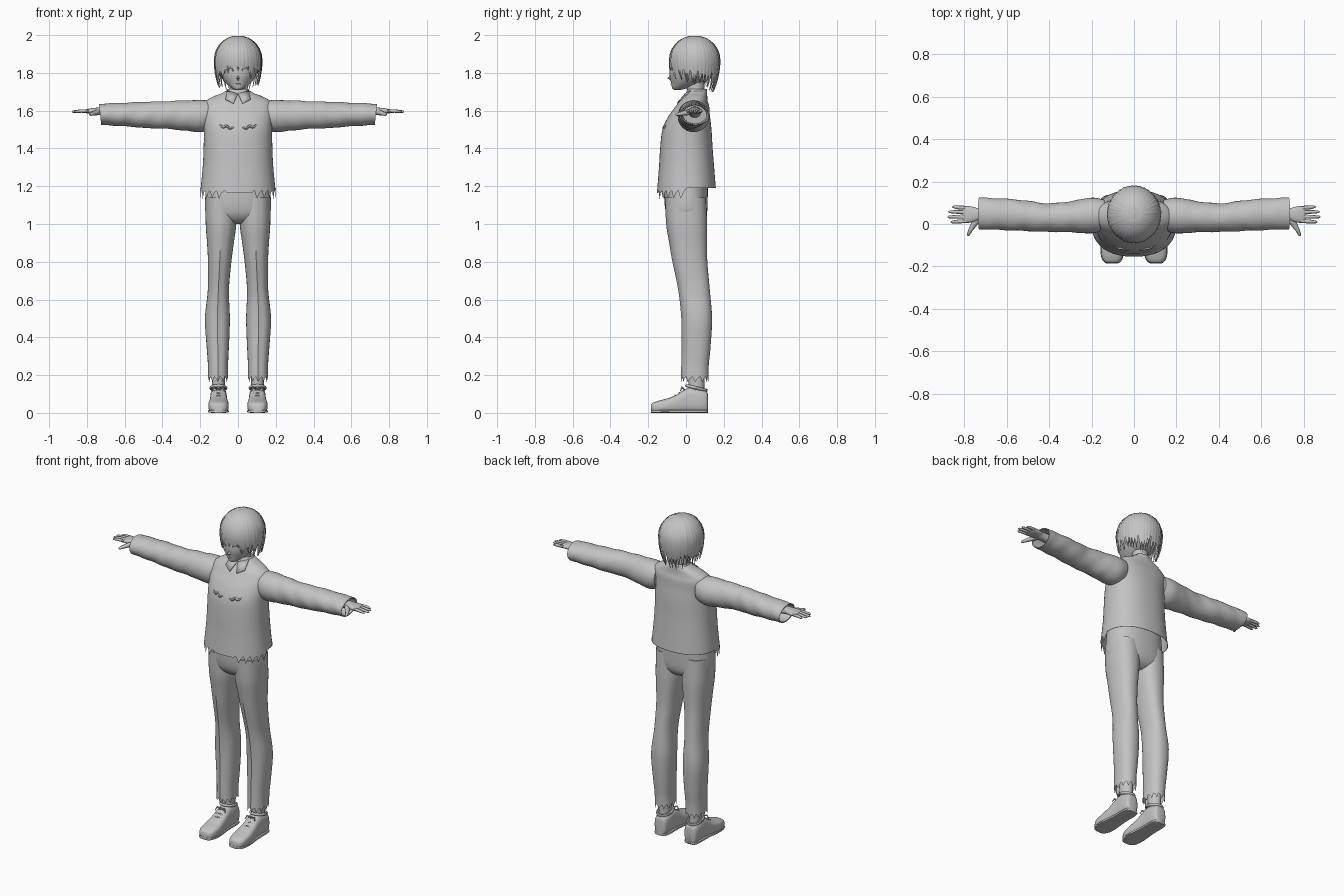
import bpy, bmesh, math, random
from math import sin, cos, pi, radians
from mathutils import Vector

random.seed(4)
if "Cube" in bpy.data.objects:
    bpy.data.objects.remove(bpy.data.objects["Cube"])

GREY = (0.55, 0.55, 0.55, 1)
grey = bpy.data.materials.new("plain grey")
grey.use_nodes = True
grey.diffuse_color = GREY
grey.node_tree.nodes["Principled BSDF"].inputs["Base Color"].default_value = GREY


def finish(name, bm, mirror=False, angle=45, thick=0):
    bmesh.ops.recalc_face_normals(bm, faces=bm.faces)
    mesh = bpy.data.meshes.new(name)
    bm.to_mesh(mesh)
    bm.free()
    ob = bpy.data.objects.new(name, mesh)
    bpy.context.collection.objects.link(ob)
    mesh.materials.append(grey)
    bpy.ops.object.select_all(action='DESELECT')
    ob.select_set(True)
    bpy.context.view_layer.objects.active = ob
    bpy.ops.object.shade_smooth_by_angle(angle=radians(angle))
    if thick:
        ob.modifiers.new("thickness", 'SOLIDIFY').thickness = thick
    if mirror:
        ob.modifiers.new("mirror", 'MIRROR')
    return ob


def add_loft(bm, rings, caps=(True, True)):
    vs = [[bm.verts.new(p) for p in r] for r in rings]
    n = len(vs[0])
    for a, b in zip(vs, vs[1:]):
        for i in range(n):
            j = (i + 1) % n
            bm.faces.new((a[i], a[j], b[j], b[i]))
    if caps[0]:
        bm.faces.new(vs[0])
    if caps[1]:
        bm.faces.new(vs[-1])


def loft(name, rings, caps=(True, True), **kw):
    bm = bmesh.new()
    add_loft(bm, rings, caps)
    return finish(name, bm, **kw)


def spline(rows, steps=4):
    """Smooth interpolation through rows of numbers."""
    out = []
    for i in range(len(rows) - 1):
        p = [rows[max(0, min(len(rows) - 1, i + k))] for k in (-1, 0, 1, 2)]
        for s in range(steps):
            t = s / steps
            out.append(tuple(0.5 * (2 * b + (c - a) * t + (2 * a - 5 * b + 4 * c - d) * t * t
                                    + (3 * b - a - 3 * c + d) * t ** 3) for a, b, c, d in zip(*p)))
    return out + [tuple(rows[-1])]


def oval(n, p=2.0):
    """Unit superellipse points."""
    def f(v):
        return math.copysign(abs(v) ** (2 / p), v)
    return [(f(cos(2 * pi * i / n)), f(sin(2 * pi * i / n))) for i in range(n)]


def level_rings(rows, n=32, p=2.0, steps=4):
    # rows: z, centre x, centre y, radius x, radius y
    return [[Vector((cx + rx * u, cy + ry * v, z)) for u, v in oval(n, p)]
            for z, cx, cy, rx, ry in spline(rows, steps)]


def add_tube(bm, pts, radii, n=8, flat=1.0):
    pts = [Vector(p) for p in pts]
    rings = []
    for i, p in enumerate(pts):
        d = (pts[min(i + 1, len(pts) - 1)] - pts[max(i - 1, 0)]).normalized()
        up = Vector((0, 0, 1)) if abs(d.z) < 0.9 else Vector((0, 1, 0))
        side = d.cross(up).normalized()
        up = side.cross(d)
        rings.append([p + radii[i] * (side * u + up * v * flat) for u, v in oval(n)])
    add_loft(bm, rings)


def tubes(name, paths, **kw):
    bm = bmesh.new()
    for pts, radii in paths:
        add_tube(bm, pts, radii)
    return finish(name, bm, **kw)


# Shirt body with a ragged front hem
SHIRT = [(1.165, 0, .003, .2, .157), (1.3, 0, .003, .187, .146), (1.4, 0, .002, .182, .139),
         (1.5, 0, .005, .181, .13), (1.57, 0, .017, .184, .11), (1.62, 0, .033, .186, .09),
         (1.65, 0, .04, .172, .075), (1.675, 0, .05, .13, .062), (1.69, 0, .056, .09, .055),
         (1.705, 0, .058, .064, .05)]
rings = level_rings(SHIRT, 80, 2.3)
for i, v in enumerate(rings[0]):
    if v.y > 0:
        v.z = 1.19
    elif abs(v.x) > 0.07:
        v.z += (-0.032, 0.0, 0.012)[i % 3]
loft("shirt_body", rings, (False, True))


def shirt_front(x, z):
    row = min(spline(SHIRT, 12), key=lambda r: abs(r[0] - z))
    return row[2] - row[4] * max(0, 1 - abs(x / row[3]) ** 2.3) ** (1 / 2.3)


# Soft folds across the chest
fold = []
for k in range(13):
    x = 0.015 + 0.09 * k / 12
    z = 1.505 + 0.016 * (k / 12) + 0.005 * sin(k * 1.3)
    fold.append((x, shirt_front(x, z) + 0.002, z))
tubes("chest_folds", [(fold, [0.002 + 0.006 * sin(pi * k / 12) for k in range(13)])], mirror=True)

# Collar band and its two points
loft("collar_band", level_rings([(1.67, 0, .055, .075, .058), (1.69, 0, .056, .065, .056),
     (1.712, 0, .06, .058, .052), (1.712, 0, .06, .052, .046), (1.68, 0, .06, .052, .046)], 32, 2, 2),
     (False, False))
bm = bmesh.new()
flap = [(0.002, 1.69), (0.024, 1.64), (0.066, 1.662), (0.058, 1.708)]
verts = [bm.verts.new((x, min(shirt_front(x, z), 0.03) - 0.008, z)) for x, z in flap]
bm.faces.new(verts)
finish("collar_points", bm, mirror=True, thick=0.006)

# Sleeves: x, centre y, centre z, radius y, radius z, turned in at the cuff
SLEEVE = [(.14, .042, 1.578, .072, .075), (.2, .04, 1.571, .084, .085), (.3, .034, 1.575, .073, .078),
          (.4, .03, 1.577, .067, .072), (.48, .036, 1.577, .07, .07), (.55, .042, 1.579, .073, .065),
          (.65, .047, 1.58, .074, .06), (.73, .05, 1.58, .076, .055)]
rows = spline(SLEEVE, 6)
rows += [(.728, .05, 1.58, .07, .049), (.62, .047, 1.58, .062, .048)]
rings = []
for x, cy, cz, ry, rz in rows:
    ring = []
    for k, (u, v) in enumerate(oval(32)):
        w = 1 + 0.02 * sin(x * 55 + 3 * v) * (0.25 < x < 0.7)
        ring.append(Vector((x + 0.006 * v * (x > 0.6), cy + ry * u * w, cz + rz * v * w)))
    rings.append(ring)
loft("sleeves", rings, mirror=True)

# Forearms, palms and fingers
PALM = [(.6, .047, 1.592, .032, .03), (.72, .046, 1.597, .026, .022), (.745, .045, 1.598, .032, .018),
        (.775, .045, 1.598, .039, .015), (.8, .045, 1.597, .038, .011), (.808, .045, 1.597, .034, .007)]
loft("palms", [[Vector((x, cy + ry * u, cz + rz * v)) for u, v in oval(20, 2.4)]
               for x, cy, cz, ry, rz in spline(PALM, 3)], mirror=True)
fingers = []
for y, tip in ((.076, .857), (.056, .876), (.035, .88), (.014, .866)):
    spread = y + (y - .045) * 0.15
    fingers.append(([(.79, y, 1.598), (.83, (y + spread) / 2, 1.598), (tip - .008, spread, 1.595),
                     (tip, spread, 1.594)], [.0095, .009, .0065, .002]))
fingers.append(([(.735, .025, 1.593), (.757, -.005, 1.588), (.772, -.03, 1.583), (.782, -.052, 1.58),
                 (.784, -.056, 1.58)], [.015, .014, .01, .007, .002]))
tubes("fingers", fingers, mirror=True)

# Trousers: hips and legs with ragged ankles
loft("trouser_hips", level_rings([(1.24, 0, .0, .165, .115), (1.13, 0, 0, .174, .115),
     (1.06, 0, .003, .171, .108), (1.02, 0, .006, .14, .085), (1.0, 0, .008, .08, .05)], 48, 2.4))
LEG = [(1.14, .088, .0, .084, .106), (1.0, .09, .006, .081, .106), (.9, .093, .014, .071, .098),
       (.8, .097, .023, .062, .09), (.65, .104, .045, .056, .081), (.5, .109, .059, .066, .079),
       (.35, .107, .056, .059, .074), (.25, .106, .05, .053, .07), (.18, .106, .048, .053, .07)]
rings = level_rings(LEG, 36, 2.3)
for ring in rings[:-1]:
    ring[27].y -= 0.005      # pressed front crease
for i, v in enumerate(rings[-1]):
    v.z += (-0.018, 0.004, 0.014)[i % 3]
loft("trouser_legs", rings, (True, False), mirror=True)
loft("ankles", level_rings([(.06, .104, .055, .036, .045), (.14, .104, .055, .034, .042),
     (.3, .106, .055, .038, .048)], 20), mirror=True)

# Shoes: y, half width, height
SHOE = [(.116, .022, .095), (.108, .037, .115), (.075, .044, .128), (.03, .044, .137), (-.01, .045, .122),
        (-.05, .049, .096), (-.1, .054, .076), (-.15, .051, .063), (-.176, .039, .053), (-.185, .024, .042)]
loft("shoes", [[Vector((.103 + w * u, y, h / 2 * (1 + v))) for u, v in oval(28, 2.9)]
               for y, w, h in spline(SHOE, 3)], mirror=True)
loft("shoe_soles", [[Vector((.103 + (w + .002) * u, y - .001, .008 + .008 * v)) for u, v in oval(16, 4)]
                    for y, w, h in spline(SHOE, 2)], mirror=True)
cuff = [(.104 + .04 * cos(t * pi / 10), .055 + .052 * sin(t * pi / 10),
         .132 - .012 * sin(t * pi / 10)) for t in range(21)]
laces = [(cuff, [.008] * 21)]
for y, z in ((-.01, .122), (-.035, .105), (-.058, .092)):
    laces.append(([(.078, y, z - .006), (.103, y, z + .002), (.128, y, z - .006)], [.004] * 3))
for s in (-1, 1):
    laces.append(([(.103, -.01, .126), (.103 + .025 * s, -.022, .135), (.103 + .034 * s, -.03, .115)],
                  [.004, .005, .002]))
tubes("shoe_collars_and_laces", laces, mirror=True)

# Neck and face
loft("neck", level_rings([(1.62, 0, .06, .05, .048), (1.7, 0, .052, .045, .045),
                          (1.8, 0, .05, .047, .05)], 24))
loft("head", level_rings([(1.71, 0, -.045, .012, .018), (1.718, 0, -.035, .03, .038),
     (1.745, 0, -.002, .064, .076), (1.78, 0, .02, .091, .106), (1.82, 0, .03, .106, .117),
     (1.87, 0, .04, .112, .122), (1.93, 0, .048, .1, .108), (1.98, 0, .05, .04, .04)], 32))
tubes("nose", [([(0, -.076, 1.795), (0, -.091, 1.772), (0, -.08, 1.762)], [.004, .008, .003])])
tubes("mouth", [([(-.018, -.073, 1.742), (0, -.079, 1.74), (.018, -.073, 1.742)], [.001, .003, .001])])
tubes("eyelids", [([(.022, -.085, 1.812), (.036, -.083, 1.823), (.052, -.074, 1.824),
                    (.068, -.06, 1.814)], [.001, .003, .003, .001])], mirror=True)

# Hair: rounded cap under a layer of pointed locks
HX, HY, HZ, CY, CZ = .125, .133, .127, .046, 1.868
bm = bmesh.new()
bmesh.ops.create_uvsphere(bm, u_segments=40, v_segments=20, radius=1)
for v in bm.verts:
    v.co = Vector((v.co.x * HX, CY + v.co.y * HY, CZ + v.co.z * HZ))
finish("hair_cap", bm)


def hair_point(a, z, out):
    h = (z - CZ) / (HZ + .002)
    f = math.sqrt(max(0, 1 - h * h)) if h > 0 else 1 - 0.16 * h * h
    f += out
    return Vector((HX * f * sin(a), CY - HY * f * cos(a), z)), f


bm = bmesh.new()
COUNT = 40
for k in range(COUNT):
    a = 2 * pi * (k + 0.5) / COUNT
    c = cos(a)
    tip = 1.735 + (.075 * c ** 2 if c > 0 else .025 * c) + random.uniform(-.014, .016)
    bend = random.uniform(-.1, .1)
    lift = random.uniform(0, .02)
    rings = []
    for s in range(13):
        t = s / 12
        # even travel over the crown, then straight down to the tip
        z = CZ + HZ * cos(pi / 2 * (0.08 + 0.92 * t / .5)) if t < .5 else CZ + (tip - CZ) * (t - .5) * 2
        taper = 1 if t < .6 else max(0.03, 1 - ((t - .6) / .4) ** 1.5)
        aa = a + bend * max(0, t - .5) * 2
        half = pi / COUNT * 1.45 * taper
        rings.append([hair_point(aa - half, z, 0)[0], hair_point(aa, z, .022 + lift)[0],
                      hair_point(aa + half, z, 0)[0], hair_point(aa, z, -.05 * taper)[0]])
    add_loft(bm, rings)
finish("hair_locks", bm, angle=50)
